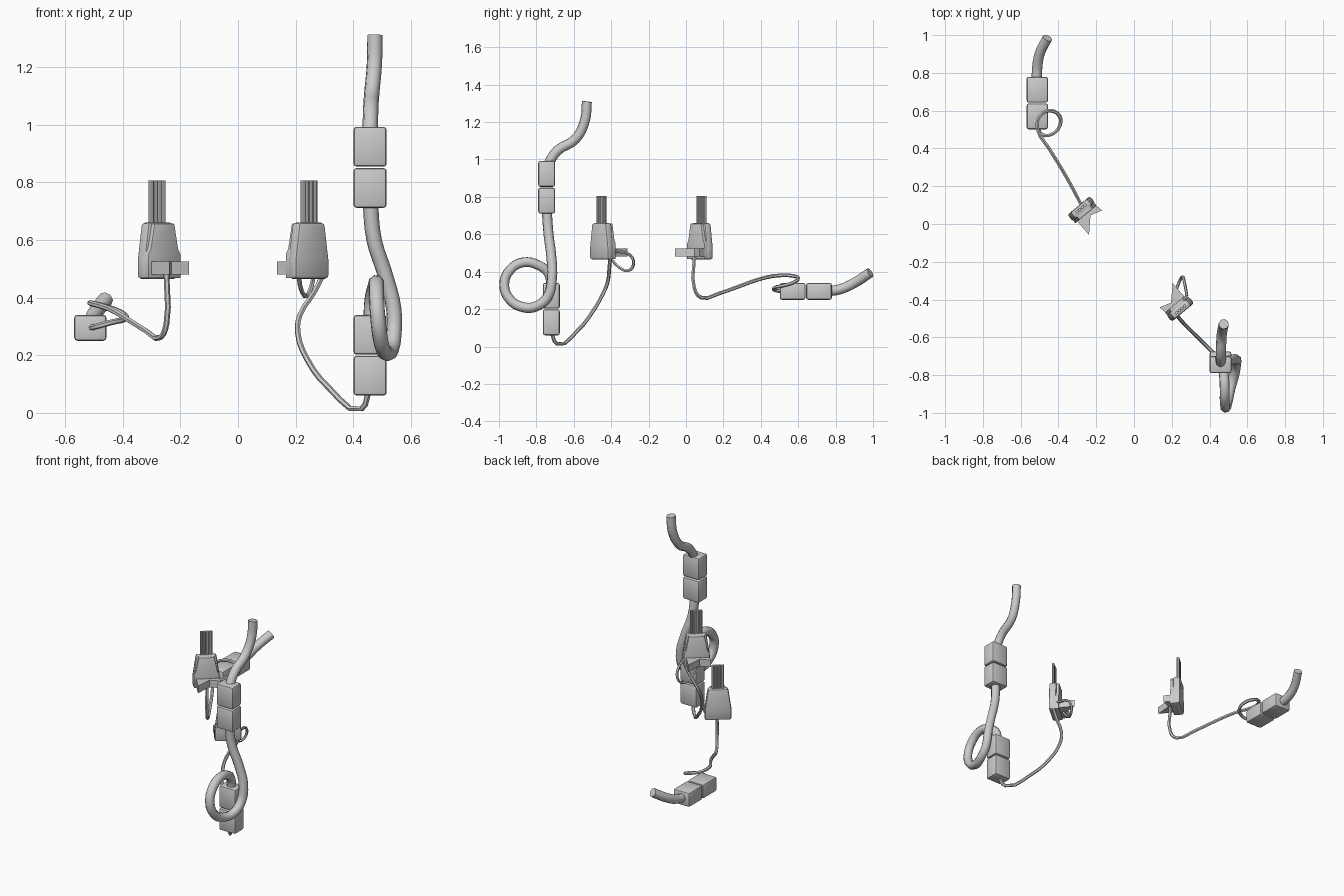
import bpy, bmesh
from math import radians
from mathutils import Matrix, Vector

if "Cube" in bpy.data.objects:
    bpy.data.objects.remove(bpy.data.objects["Cube"], do_unlink=True)

grey = bpy.data.materials.new("plain_grey")
grey.use_nodes = True
grey.diffuse_color = (0.6, 0.6, 0.6, 1)
grey.node_tree.nodes["Principled BSDF"].inputs["Base Color"].default_value = (0.6, 0.6, 0.6, 1)


def add_mesh(name, mesh, matrix=None, angle=35):
    obj = bpy.data.objects.new(name, mesh)
    bpy.context.collection.objects.link(obj)
    mesh.materials.clear()
    mesh.materials.append(grey)
    if matrix:
        obj.matrix_world = matrix
    bpy.ops.object.select_all(action="DESELECT")
    obj.select_set(True)
    bpy.context.view_layer.objects.active = obj
    bpy.ops.object.shade_smooth_by_angle(angle=radians(angle))
    return obj


def from_bmesh(name, bm, matrix=None):
    bmesh.ops.recalc_face_normals(bm, faces=bm.faces)
    mesh = bpy.data.meshes.new(name)
    bm.to_mesh(mesh)
    bm.free()
    return add_mesh(name, mesh, matrix)


def cable(name, points, radius, sides=2, steps=4):
    """Round tube through the points, turned into a mesh."""
    data = bpy.data.curves.new(name, "CURVE")
    data.dimensions = "3D"
    data.bevel_depth = radius
    data.bevel_resolution = sides
    data.resolution_u = steps
    data.use_fill_caps = True
    spline = data.splines.new("BEZIER")
    spline.bezier_points.add(len(points) - 1)
    for bez, co in zip(spline.bezier_points, points):
        bez.co = co
        bez.handle_left_type = bez.handle_right_type = "AUTO"
    temp = bpy.data.objects.new(name + "_path", data)
    bpy.context.collection.objects.link(temp)
    bpy.context.view_layer.update()
    graph = bpy.context.evaluated_depsgraph_get()
    mesh = bpy.data.meshes.new_from_object(temp.evaluated_get(graph))
    bpy.data.objects.remove(temp, do_unlink=True)
    return add_mesh(name, mesh, angle=50)


def block(name, centre, size):
    """Box with rounded edges."""
    bm = bmesh.new()
    bmesh.ops.create_cube(bm, size=1, matrix=Matrix.Diagonal((*size, 1)))
    bmesh.ops.bevel(bm, geom=bm.edges[:], offset=0.011, segments=2, profile=0.5, affect="EDGES")
    return from_bmesh(name, bm, Matrix.Translation(centre))


def tapered(name, levels, back, front, matrix, bevel):
    """Stack of rectangles (height, half width) between two depths."""
    bm = bmesh.new()
    rings = [[bm.verts.new(p) for p in ((-w, front, z), (w, front, z), (w, back, z), (-w, back, z))]
             for z, w in levels]
    for low, high in zip(rings, rings[1:]):
        for i in range(4):
            j = (i + 1) % 4
            bm.faces.new((low[i], low[j], high[j], high[i]))
    bm.faces.new(rings[0])
    bm.faces.new(rings[-1])
    bmesh.ops.recalc_face_normals(bm, faces=bm.faces)
    sharp = [e for e in bm.edges if e.calc_face_angle(0) > 0.8]
    bmesh.ops.bevel(bm, geom=sharp, offset=bevel, segments=2, profile=0.5, affect="EDGES")
    return from_bmesh(name, bm, matrix)


def connector(side, x, y, turn):
    place = Matrix.Translation((x, y, 0)) @ Matrix.Rotation(radians(turn), 4, "Z")
    # shell and the raised plate on its latch side
    tapered(side + "_plug_shell", [(0.465, 0.077), (0.53, 0.077), (0.66, 0.058)],
            0.03, -0.015, place, 0.012)
    tapered(side + "_plug_face", [(0.467, 0.073), (0.55, 0.073), (0.57, 0.062), (0.657, 0.045)],
            0.0, -0.031, place, 0.004)
    # pronged latch
    bm = bmesh.new()
    outline = [(-0.06, -0.02), (-0.058, -0.125), (0.015, -0.05), (0.078, -0.07), (0.07, -0.02)]
    face = bm.faces.new([bm.verts.new((u, v, 0.48)) for u, v in outline])
    top = bmesh.ops.extrude_face_region(bm, geom=[face])["geom"]
    bmesh.ops.translate(bm, vec=(0, 0, 0.045), verts=[g for g in top if isinstance(g, bmesh.types.BMVert)])
    from_bmesh(side + "_plug_latch", bm, place)
    # row of four pins
    for i in range(4):
        bm = bmesh.new()
        bmesh.ops.create_cone(bm, cap_ends=True, segments=8, radius1=0.009, radius2=0.009, depth=0.165)
        spot = Matrix.Translation(((i - 1.5) * 0.018, 0.01, 0.7225))
        from_bmesh(f"{side}_pin_{i + 1}", bm, place @ spot)


connector("left", 0.24, -0.445, 220)
connector("right", -0.274, 0.075, 40)

# clamp blocks
for i, (y, z) in enumerate([(-0.745, 0.923), (-0.745, 0.78), (-0.72, 0.271), (-0.72, 0.129)]):
    block(f"left_clamp_{i + 1}", (0.458, y, z), (0.115, 0.09, 0.138))
for i, y in enumerate((0.57, 0.711)):
    block(f"right_clamp_{i + 1}", (-0.512, y, 0.295), (0.112, 0.137, 0.09))

# thick cables
cable("left_upper_cable", [(0.475, -0.53, 1.31), (0.473, -0.54, 1.21), (0.464, -0.59, 1.11),
                           (0.46, -0.69, 1.045), (0.458, -0.745, 0.96)], 0.027)
cable("left_looped_cable", [(0.458, -0.745, 0.74), (0.472, -0.735, 0.6), (0.51, -0.72, 0.48),
                            (0.54, -0.717, 0.36), (0.54, -0.74, 0.265), (0.53, -0.8, 0.215),
                            (0.51, -0.87, 0.21), (0.495, -0.94, 0.25), (0.485, -0.972, 0.33),
                            (0.48, -0.94, 0.41), (0.48, -0.87, 0.45), (0.475, -0.79, 0.435),
                            (0.464, -0.735, 0.39), (0.46, -0.72, 0.31)], 0.027)
cable("right_cable", [(-0.515, 0.75, 0.295), (-0.513, 0.82, 0.305), (-0.5, 0.9, 0.34),
                      (-0.458, 0.985, 0.395)], 0.027)

# thin wires
cable("left_thin_wire", [(0.455, -0.72, 0.08), (0.428, -0.69, 0.014), (0.317, -0.58, 0.085),
                         (0.24, -0.5, 0.185), (0.207, -0.445, 0.28), (0.215, -0.42, 0.34),
                         (0.265, -0.41, 0.42), (0.295, -0.405, 0.48)], 0.01, 1, 3)
cable("left_small_loop", [(0.21, -0.41, 0.48), (0.22, -0.36, 0.425), (0.238, -0.31, 0.405),
                          (0.255, -0.28, 0.44), (0.265, -0.3, 0.49), (0.28, -0.38, 0.51)], 0.008, 1, 3)
cable("right_thin_wire", [(-0.248, 0.045, 0.48), (-0.248, 0.045, 0.31), (-0.268, 0.08, 0.262),
                          (-0.32, 0.18, 0.285), (-0.376, 0.28, 0.32), (-0.45, 0.4, 0.362),
                          (-0.51, 0.5, 0.38), (-0.5, 0.57, 0.378), (-0.447, 0.6, 0.365),
                          (-0.393, 0.57, 0.34), (-0.393, 0.52, 0.325), (-0.435, 0.475, 0.315),
                          (-0.49, 0.475, 0.3), (-0.514, 0.52, 0.295)], 0.01, 1, 3)
